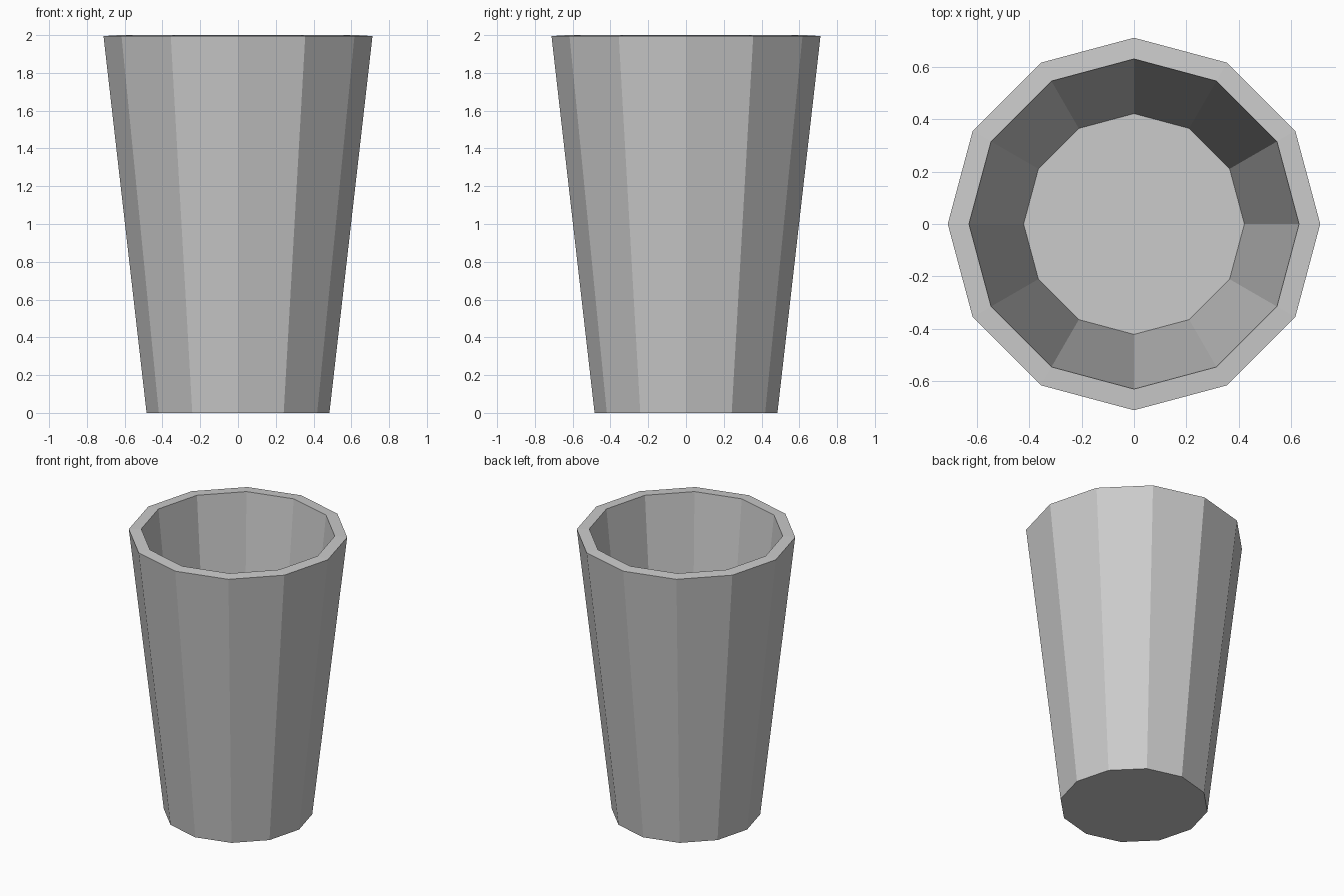
import bpy, bmesh
from math import cos, sin, pi

if "Cube" in bpy.data.objects:
    bpy.data.objects.remove(bpy.data.objects["Cube"])

SIDES = 12
# (radius, height) profile: outer bottom, outer rim, inner rim, inner floor
PROFILE = [(0.484, 0.0), (0.712, 1.995), (0.631, 2.0), (0.422, 0.02)]

bm = bmesh.new()
rings = [[bm.verts.new((r * cos(2 * pi * i / SIDES), r * sin(2 * pi * i / SIDES), z))
          for i in range(SIDES)] for r, z in PROFILE]

# outer wall, rim and inner wall
for a, b in zip(rings, rings[1:]):
    for i in range(SIDES):
        j = (i + 1) % SIDES
        bm.faces.new((a[i], a[j], b[j], b[i]))

# underside and inside floor
bm.faces.new(rings[0][::-1])
bm.faces.new(rings[-1])
bmesh.ops.recalc_face_normals(bm, faces=bm.faces[:])

mesh = bpy.data.meshes.new("cup")
bm.to_mesh(mesh)
bm.free()
cup = bpy.data.objects.new("cup", mesh)
bpy.context.collection.objects.link(cup)
